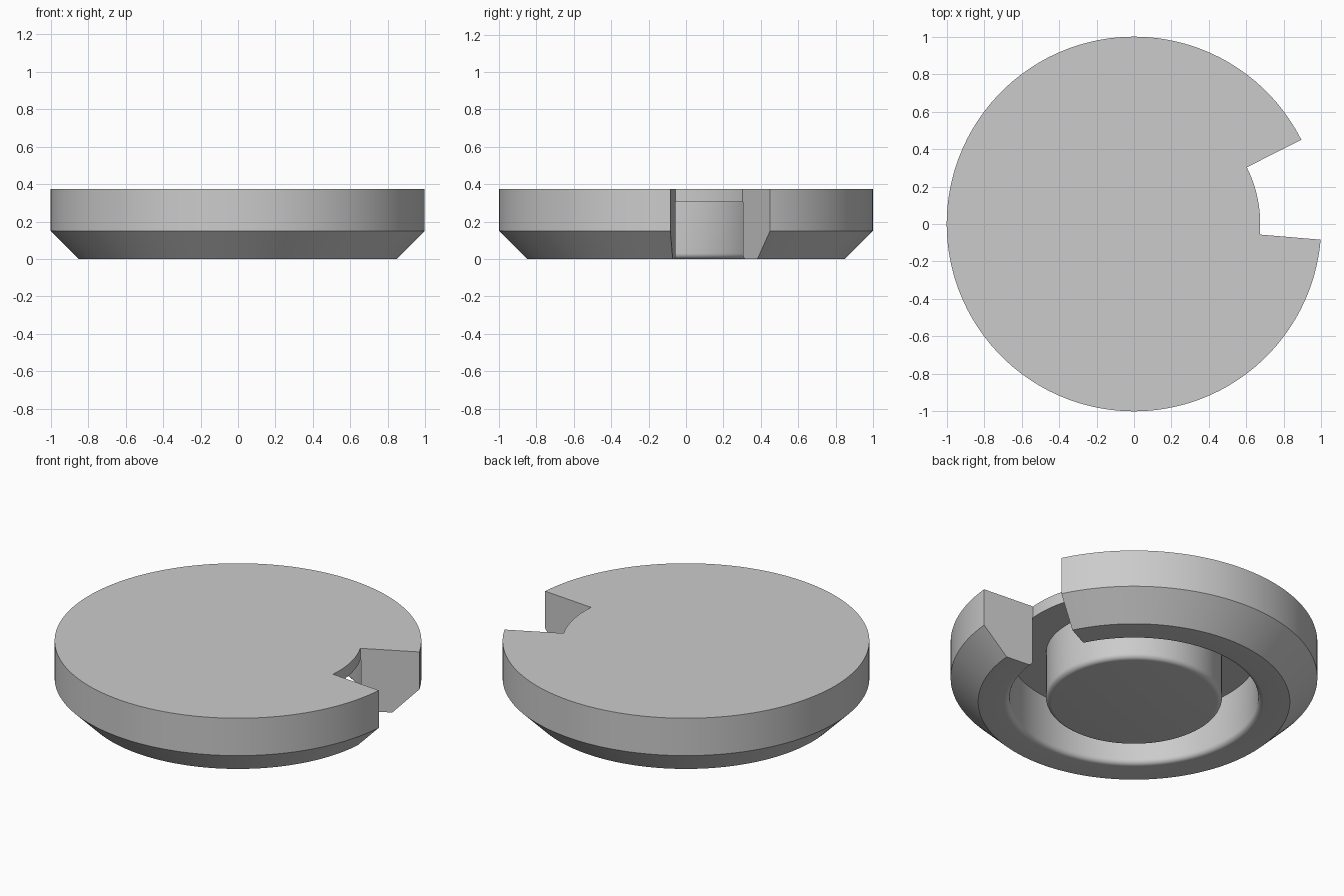
import bpy, bmesh, math
from mathutils import Vector

if "Cube" in bpy.data.objects:
    bpy.data.objects.remove(bpy.data.objects["Cube"], do_unlink=True)

HEIGHT = 0.375
GROOVE_TOP = 0.305
CORE_R, GROOVE_R, BASE_R, RIM_R = 0.48, 0.678, 0.85, 1.0
CHAMFER_Z = 0.15
FILLET = 0.03
NOTCH_R = 0.674
NOTCH_START, NOTCH_END = math.radians(-4.8), math.radians(26.7)
SEGMENTS = 144

grey = bpy.data.materials.new("plain grey")
grey.use_nodes = True
grey.diffuse_color = (0.6, 0.6, 0.6, 1)
grey.node_tree.nodes["Principled BSDF"].inputs["Base Color"].default_value = grey.diffuse_color


def make_object(name, bm):
    bmesh.ops.recalc_face_normals(bm, faces=bm.faces)
    mesh = bpy.data.meshes.new(name)
    bm.to_mesh(mesh)
    bm.free()
    obj = bpy.data.objects.new(name, mesh)
    bpy.context.collection.objects.link(obj)
    mesh.materials.append(grey)
    return obj


def arc(cx, cz, start, end, steps=6):
    """Quarter-round points in the radius/height plane."""
    angles = [math.radians(start + (end - start) * i / steps) for i in range(steps + 1)]
    return [(cx + FILLET * math.cos(a), cz + FILLET * math.sin(a)) for a in angles]


def lathe(name, profile):
    bm = bmesh.new()
    verts = [bm.verts.new((r, 0, z)) for r, z in profile]
    edges = [bm.edges.new(pair) for pair in zip(verts, verts[1:])]
    bmesh.ops.spin(bm, geom=verts + edges, axis=(0, 0, 1), cent=(0, 0, 0),
                   angle=math.tau, steps=SEGMENTS, use_duplicate=False)
    bmesh.ops.remove_doubles(bm, verts=bm.verts, dist=0.0001)
    return make_object(name, bm)


# Round lid: rounded core, groove under the lid, chamfered outer rim
profile = [(0, 0)]
profile += arc(CORE_R - FILLET, FILLET, -90, 0)
profile += [(CORE_R, GROOVE_TOP), (GROOVE_R, GROOVE_TOP)]
profile += arc(GROOVE_R + FILLET, FILLET, 180, 270)
profile += [(BASE_R, 0), (RIM_R, CHAMFER_Z), (RIM_R, HEIGHT), (0, HEIGHT)]
lid = lathe("notched_lid", profile)

# Wedge that cuts the side notch down to the groove
bm = bmesh.new()
steps = 12
angles = [NOTCH_START + (NOTCH_END - NOTCH_START) * i / steps for i in range(steps + 1)]
footprint = [(NOTCH_R, a) for a in angles] + [(1.3, a) for a in reversed(angles)]
base = bm.faces.new([bm.verts.new((r * math.cos(a), r * math.sin(a), -0.2)) for r, a in footprint])
top = bmesh.ops.extrude_face_region(bm, geom=[base])
bmesh.ops.translate(bm, vec=Vector((0, 0, 1)),
                    verts=[v for v in top["geom"] if isinstance(v, bmesh.types.BMVert)])
cutter = make_object("notch_cutter", bm)
cutter.hide_render = True

cut = lid.modifiers.new("notch", "BOOLEAN")
cut.operation = "DIFFERENCE"
cut.solver = "EXACT"
cut.object = cutter

bpy.ops.object.select_all(action="DESELECT")
bpy.context.view_layer.objects.active = lid
lid.select_set(True)
bpy.ops.object.modifier_apply(modifier=cut.name)
bpy.data.objects.remove(cutter, do_unlink=True)
bpy.ops.object.shade_smooth_by_angle(angle=math.radians(30))
